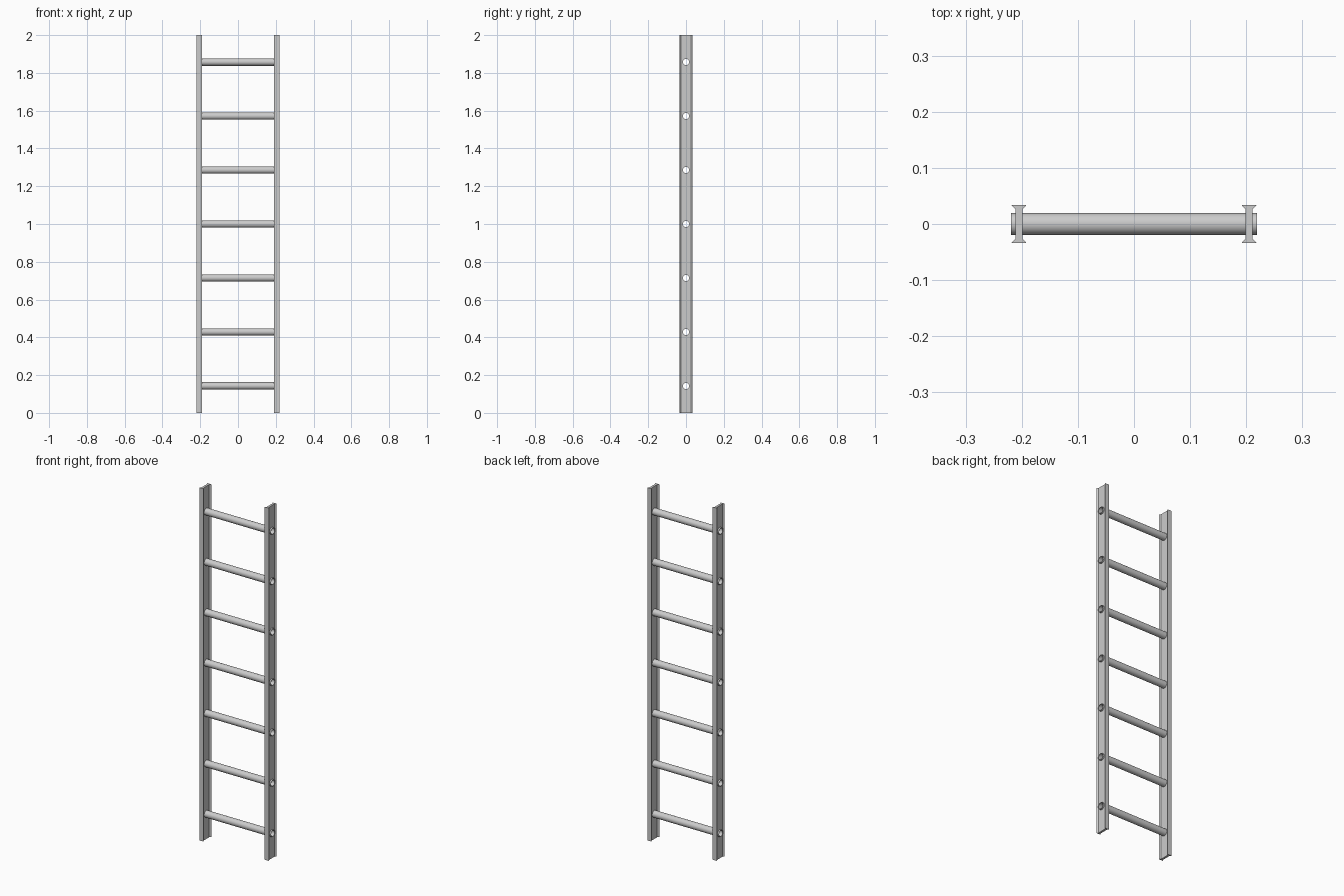
import bpy, bmesh, math

if "Cube" in bpy.data.objects:
    bpy.data.objects.remove(bpy.data.objects["Cube"])

HEIGHT = 2.0
RUNGS = 7
RAIL_X = 0.205
RUNG_HALF = 0.219
R_OUT, R_IN = 0.0195, 0.0165
SIDES = 32
rung_heights = [HEIGHT * (i + 0.5) / RUNGS for i in range(RUNGS)]


def new_object(name, bm):
    bmesh.ops.recalc_face_normals(bm, faces=bm.faces)
    mesh = bpy.data.meshes.new(name)
    bm.to_mesh(mesh)
    bm.free()
    obj = bpy.data.objects.new(name, mesh)
    bpy.context.collection.objects.link(obj)
    return obj


def ring(bm, x, r, z):
    angles = [2 * math.pi * i / SIDES for i in range(SIDES)]
    return [bm.verts.new((x, r * math.cos(a), z + r * math.sin(a))) for a in angles]


def bridge(bm, a, b):
    for i in range(SIDES):
        j = (i + 1) % SIDES
        bm.faces.new((a[i], a[j], b[j], b[i]))


# Rungs: open hollow tubes running through both rails
for n, z in enumerate(rung_heights):
    bm = bmesh.new()
    loops = [ring(bm, x, r, z) for x, r in ((-RUNG_HALF, R_OUT), (RUNG_HALF, R_OUT),
                                            (RUNG_HALF, R_IN), (-RUNG_HALF, R_IN))]
    for i in range(4):
        bridge(bm, loops[i], loops[(i + 1) % 4])
    rung = new_object(f"rung_{n + 1}", bm)
    bpy.ops.object.select_all(action='DESELECT')
    bpy.context.view_layer.objects.active = rung
    rung.select_set(True)
    bpy.ops.object.shade_smooth_by_angle(angle=math.radians(35))

# Cutter for the rung holes, buried inside the tube walls
bm = bmesh.new()
for z in rung_heights:
    a, b = (ring(bm, x, (R_OUT + R_IN) / 2, z) for x in (-0.3, 0.3))
    bridge(bm, a, b)
    bm.faces.new(a)
    bm.faces.new(b)
cutter = new_object("hole_cutter", bm)
cutter.hide_render = True

# Side rails: I-section with flared flanges
FLANGE, WEB, DEPTH, NECK = 0.0135, 0.0062, 0.034, 0.026
half = [(FLANGE, -DEPTH), (WEB, -NECK), (WEB, NECK), (FLANGE, DEPTH)]
profile = half + [(-x, -y) for x, y in half]
for name, side in (("left_rail", -1), ("right_rail", 1)):
    bm = bmesh.new()
    base = bm.faces.new([bm.verts.new((side * RAIL_X + x, y, 0)) for x, y in profile])
    top = bmesh.ops.extrude_face_region(bm, geom=[base], use_keep_orig=True)
    bmesh.ops.translate(bm, vec=(0, 0, HEIGHT),
                        verts=[v for v in top["geom"] if isinstance(v, bmesh.types.BMVert)])
    rail = new_object(name, bm)
    cut = rail.modifiers.new("rung_holes", 'BOOLEAN')
    cut.object = cutter
    cut.solver = 'EXACT'
    bpy.context.view_layer.objects.active = rail
    bpy.ops.object.modifier_apply(modifier=cut.name)

bpy.data.objects.remove(cutter)
